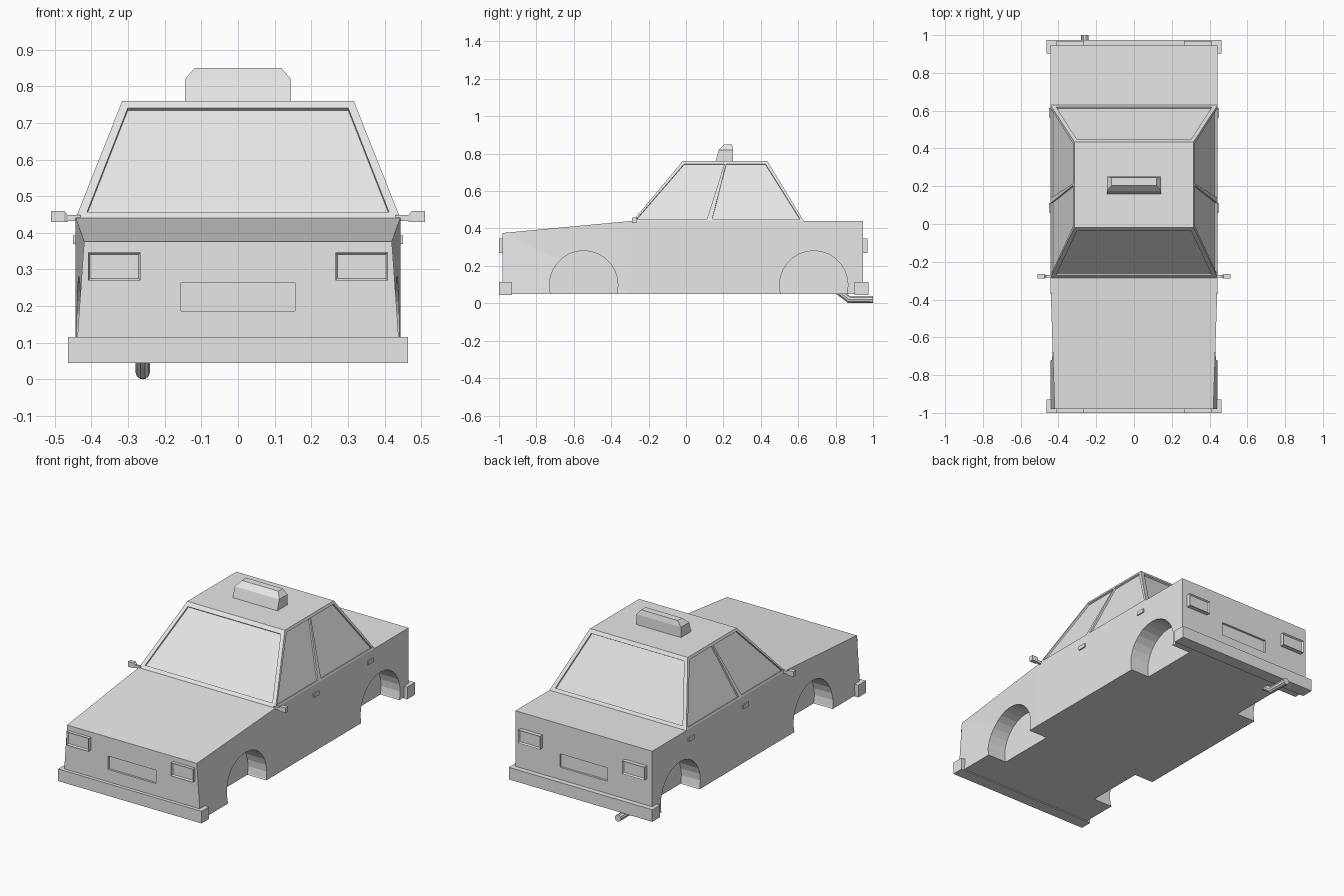
import bpy, bmesh
from mathutils import Vector

cube = bpy.data.objects.get("Cube")
if cube:
    bpy.data.objects.remove(cube, do_unlink=True)

grey = bpy.data.materials.new("light_grey")
grey.use_nodes = True
COLOUR = (0.8, 0.8, 0.8, 1)
grey.diffuse_color = COLOUR
grey.node_tree.nodes["Principled BSDF"].inputs["Base Color"].default_value = COLOUR


def finish(name, bm):
    bmesh.ops.recalc_face_normals(bm, faces=bm.faces)
    mesh = bpy.data.meshes.new(name)
    bm.to_mesh(mesh)
    bm.free()
    mesh.materials.append(grey)
    obj = bpy.data.objects.new(name, mesh)
    bpy.context.collection.objects.link(obj)
    return obj


def loft(name, rings, triangulate=False):
    """Skin closed rings of equal length and cap both ends."""
    bm = bmesh.new()
    loops = [[bm.verts.new(p) for p in ring] for ring in rings]
    n = len(loops[0])
    for a, b in zip(loops, loops[1:]):
        for i in range(n):
            j = (i + 1) % n
            bm.faces.new((a[i], a[j], b[j], b[i]))
    bm.faces.new(loops[0])
    bm.faces.new(loops[-1])
    if triangulate:
        bmesh.ops.triangulate(bm, faces=bm.faces)
    return finish(name, bm)


def rect(x0, x1, y0, y1, z):
    return [(x0, y0, z), (x1, y0, z), (x1, y1, z), (x0, y1, z)]


def box(name, x0, x1, y0, y1, z0, z1):
    return loft(name, [rect(x0, x1, y0, y1, z0), rect(x0, x1, y0, y1, z1)])


def cut(target, cutters):
    """Carve the cutters out of the target, then discard them."""
    for c in cutters:
        c.hide_render = True
        mod = target.modifiers.new("cut", 'BOOLEAN')
        mod.operation = 'DIFFERENCE'
        mod.solver = 'EXACT'
        mod.object = c
    bpy.context.view_layer.update()
    deps = bpy.context.evaluated_depsgraph_get()
    mesh = bpy.data.meshes.new_from_object(target.evaluated_get(deps))
    target.modifiers.clear()
    target.data = mesh
    for c in cutters:
        bpy.data.objects.remove(c, do_unlink=True)


def pane_cutter(points, outward):
    """Thin slab straddling a sloping face, for a sunken window."""
    p = [Vector(v) for v in points]
    n = (p[1] - p[0]).cross(p[2] - p[0]).normalized()
    if n.dot(Vector(outward)) < 0:
        n = -n
    return loft("window_cutter", [[v - n * 0.01 for v in p], [v + n * 0.03 for v in p]])


# Lower body with a tapered bonnet
FRONT, REAR, BELT = -0.98, 0.945, 0.44


def section(y, top_x, top_z):
    return [(-0.443, y, 0.05), (0.443, y, 0.05), (top_x, y, top_z), (-top_x, y, top_z)]


body = loft("body", [section(FRONT, 0.42, 0.376), section(-0.295, 0.443, BELT),
                     section(REAR, 0.443, BELT)], True)

# Wheel arches and number plate recesses
cutters = []
for s in (-1, 1):
    for y in (-0.547, 0.683):
        bpy.ops.mesh.primitive_cylinder_add(vertices=28, radius=0.183, depth=0.2,
                                            location=(s * 0.42, y, 0.098),
                                            rotation=(0, 1.570796, 0))
        cutters.append(bpy.context.object)
for y in (FRONT, REAR):
    cutters.append(box("plate_cutter", -0.155, 0.155, y - 0.012, y + 0.012, 0.187, 0.265))
cut(body, cutters)

# Cabin with sunken windows
ROOF = 0.76
cabin = loft("cabin", [rect(-0.443, 0.443, -0.285, 0.63, BELT),
                       rect(-0.316, 0.316, -0.018, 0.435, ROOF)])


def slope(base, top, z):
    return base + (top - base) * (z - BELT) / (ROOF - BELT)


cutters = []
for base, top, out in ((-0.285, -0.018, -1), (0.63, 0.435, 1)):
    corners = ((-0.412, 0.457), (0.412, 0.457), (0.301, 0.74), (-0.301, 0.74))
    cutters.append(pane_cutter([(x, slope(base, top, z), z) for x, z in corners],
                               (0, out, 0)))
side_windows = (((-0.265, 0.45), (0.112, 0.45), (0.205, 0.745), (-0.01, 0.745)),
                ((0.14, 0.45), (0.61, 0.45), (0.425, 0.745), (0.215, 0.745)))
for s in (-1, 1):
    for corners in side_windows:
        cutters.append(pane_cutter([(s * slope(0.443, 0.316, z), y, z) for y, z in corners],
                                   (s, 0, 0)))
cut(cabin, cutters)

# Bumpers
box("front_bumper", -0.464, 0.464, -1.0, -0.93, 0.044, 0.115)
box("rear_bumper", -0.464, 0.464, 0.902, 0.975, 0.044, 0.115)


# Lamps: raised frames with a sunken lens
def lamp(name, side, y, out):
    x0, x1 = sorted((side * 0.266, side * 0.409))
    obj = box(name, x0, x1, y - 0.02, y + 0.02, 0.27, 0.346)
    bm = bmesh.new()
    bm.from_mesh(obj.data)
    face = max(bm.faces, key=lambda f: f.normal.y * out)
    bmesh.ops.inset_region(bm, faces=[face], thickness=0.008)
    bmesh.ops.translate(bm, verts=face.verts, vec=(0, -out * 0.01, 0))
    bm.to_mesh(obj.data)
    bm.free()


for s, label in ((-1, "right"), (1, "left")):
    lamp("headlamp_" + label, s, FRONT, -1)
    lamp("tail_lamp_" + label, s, REAR + 0.005, 1)
    # Door handles
    for y, door in ((0.085, "front"), (0.588, "rear")):
        box(f"{door}_door_handle_{label}", s * 0.43, s * 0.45,
            y - 0.025, y + 0.025, 0.37, 0.392)
    # Wing mirrors
    box("mirror_arm_" + label, s * 0.43, s * 0.48, -0.284, -0.27, 0.432, 0.448)
    loft("mirror_" + label, [
        [(s * x, y, z) for y, z in ((-0.277 - h, 0.43), (-0.277 + h, 0.43),
                                    (-0.277 + h, t), (-0.277 - h, t))]
        for x, h, t in ((0.466, 0.007, 0.45), (0.475, 0.012, 0.46), (0.51, 0.012, 0.46))])

# Roof sign with a chamfered top
loft("roof_sign", [rect(-0.144, 0.144, 0.157, 0.252, ROOF - 0.005),
                   rect(-0.144, 0.144, 0.175, 0.252, 0.82),
                   rect(-0.118, 0.118, 0.205, 0.245, 0.85)])

# Exhaust pipe
curve = bpy.data.curves.new("exhaust_pipe", 'CURVE')
curve.dimensions = '3D'
curve.bevel_depth = 0.02
curve.bevel_resolution = 3
curve.use_fill_caps = True
path = curve.splines.new('POLY')
path.points.add(2)
for point, (y, z) in zip(path.points, ((0.815, 0.065), (0.872, 0.02), (1.0, 0.02))):
    point.co = (-0.26, y, z, 1)
curve.materials.append(grey)
pipe = bpy.data.objects.new("exhaust_pipe", curve)
bpy.context.collection.objects.link(pipe)
bpy.ops.object.select_all(action='DESELECT')
pipe.select_set(True)
bpy.context.view_layer.objects.active = pipe
bpy.ops.object.convert(target='MESH')
bpy.ops.object.shade_smooth_by_angle()
